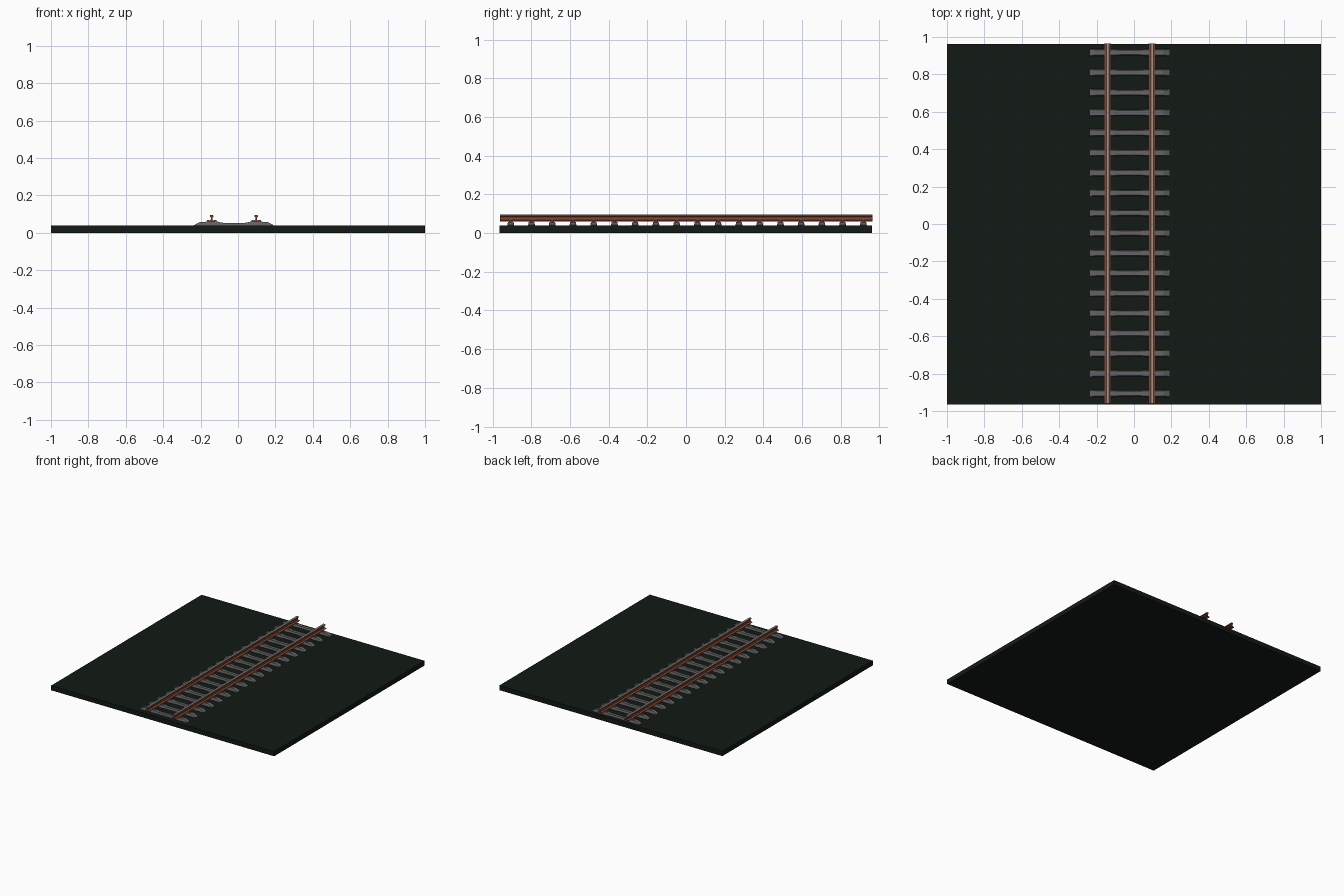
import bpy, bmesh

if "Cube" in bpy.data.objects:
    bpy.data.objects.remove(bpy.data.objects["Cube"])

CX = -0.022          # track centre line
GAUGE = 0.119        # half distance between rails
N, Y0, Y1 = 18, -0.906, 0.917


def material(name, rgb):
    m = bpy.data.materials.new(name)
    m.diffuse_color = (*rgb, 1)
    m.use_nodes = True
    m.node_tree.nodes["Principled BSDF"].inputs["Base Color"].default_value = m.diffuse_color
    return m


GROUND = material("dark_ground", (0.006, 0.010, 0.007))
CONCRETE = material("concrete", (0.13, 0.13, 0.135))
RUST = material("rust", (0.24, 0.055, 0.028))
STEEL = material("worn_steel", (0.36, 0.31, 0.28))
PLATE = material("dark_rust", (0.07, 0.03, 0.022))


def finish(name, bm, mats):
    bmesh.ops.recalc_face_normals(bm, faces=bm.faces)
    me = bpy.data.meshes.new(name)
    bm.to_mesh(me)
    bm.free()
    for m in mats:
        me.materials.append(m)
    ob = bpy.data.objects.new(name, me)
    bpy.context.collection.objects.link(ob)
    return ob


def loft(bm, rings):
    """Skin equal-length rings of points and cap both ends."""
    rings = [[bm.verts.new(p) for p in r] for r in rings]
    n = len(rings[0])
    for a, b in zip(rings, rings[1:]):
        for i in range(n):
            j = (i + 1) % n
            bm.faces.new((a[i], a[j], b[j], b[i]))
    bm.faces.new(rings[0])
    bm.faces.new(rings[-1])


def box(bm, x0, x1, y0, y1, z0, z1):
    loft(bm, [[(x0, y0, z), (x1, y0, z), (x1, y1, z), (x0, y1, z)] for z in (z0, z1)])


# ground slab
bm = bmesh.new()
box(bm, -1, 1, -0.965, 0.962, 0, 0.038)
finish("ground_slab", bm, [GROUND])

# rails: I-shaped profile swept along y, worn head on top
half = [(0.019, 0.060), (0.019, 0.063), (0.005, 0.068), (0.004, 0.082),
        (0.010, 0.085), (0.010, 0.092), (0.007, 0.095)]
profile = half + [(-x, z) for x, z in reversed(half)]
for side, name in ((-1, "left_rail"), (1, "right_rail")):
    bm = bmesh.new()
    x = CX + side * GAUGE
    loft(bm, [[(x + px, y, z) for px, z in profile] for y in (-0.961, 0.965)])
    for f in bm.faces:
        if f.calc_center_median().z > 0.093:
            f.material_index = 1
    finish(name, bm, [RUST, STEEL])

# concrete sleeper: sloped ends, raised rail seats, slimmer dipped middle
# stations: x, bottom half width, top half width, top height
st = [(0.213, 0.019, 0.016, 0.041), (0.180, 0.019, 0.014, 0.058),
      (0.085, 0.019, 0.014, 0.058), (0.055, 0.016, 0.012, 0.053)]
st = [(-x, b, t, z) for x, b, t, z in st] + st[::-1]
bm = bmesh.new()
loft(bm, [[(CX + x, -b, 0.036), (CX + x, b, 0.036), (CX + x, t, z), (CX + x, -t, z)]
          for x, b, t, z in st])
sleeper = finish("sleeper_01", bm, [CONCRETE])

# base plates with a clip on each side of both rails
bm = bmesh.new()
for side in (-1, 1):
    x = CX + side * GAUGE
    box(bm, x - 0.034, x + 0.034, -0.010, 0.010, 0.057, 0.0605)
    for s in (-1, 1):
        a, b = sorted((x + s * 0.013, x + s * 0.026))
        box(bm, a, b, -0.006, 0.006, 0.060, 0.068)
clips = finish("rail_clips_01", bm, [CONCRETE])

# repeat sleepers and fastenings along the track
for i in range(N):
    y = Y0 + (Y1 - Y0) * i / (N - 1)
    for src, name in ((sleeper, "sleeper"), (clips, "rail_clips")):
        ob = src
        if i:
            ob = bpy.data.objects.new(f"{name}_{i + 1:02d}", src.data)
            bpy.context.collection.objects.link(ob)
        ob.location.y = y
